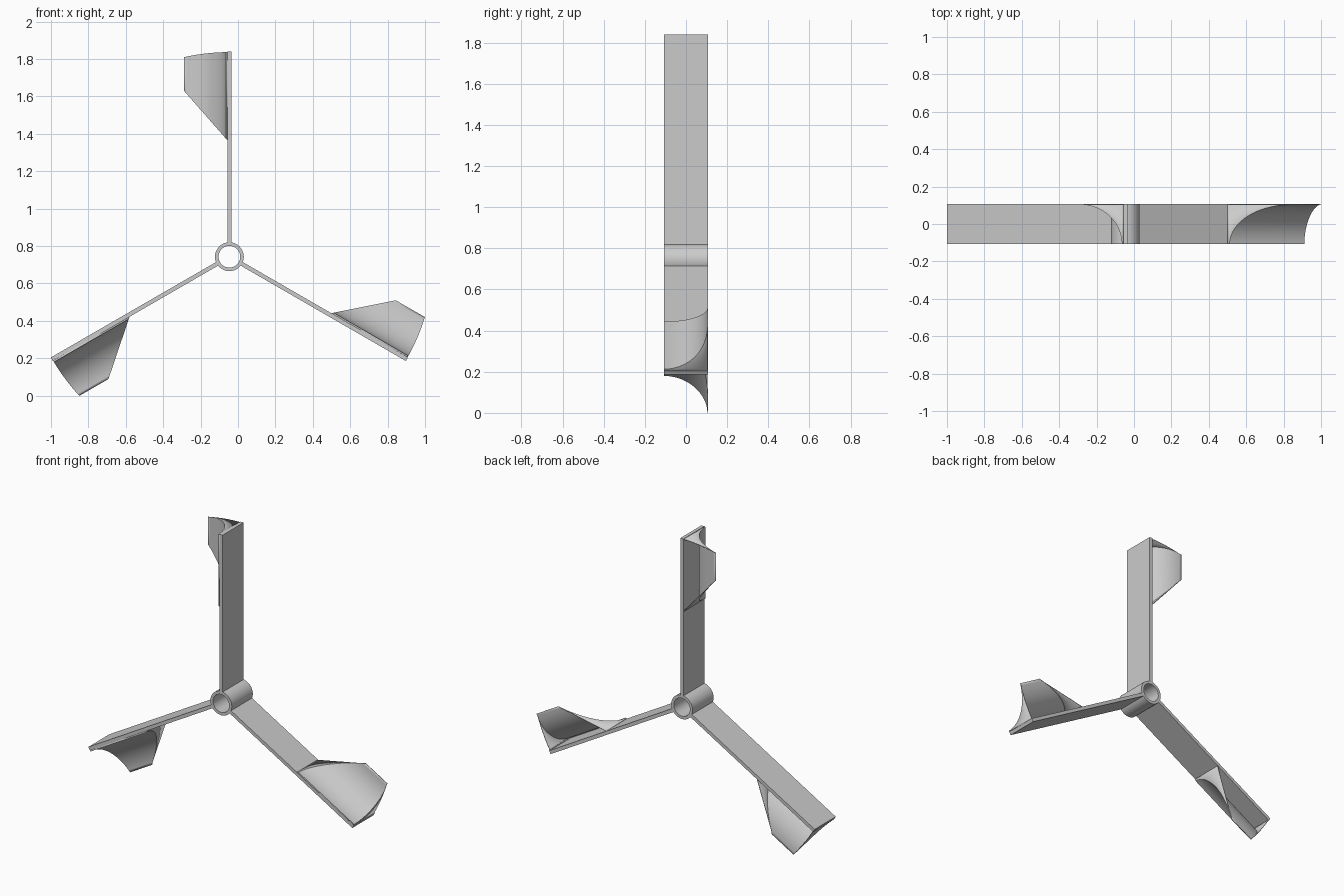
import bpy, bmesh
from math import sin, cos, pi, sqrt, radians
from mathutils import Matrix

if "Cube" in bpy.data.objects:
    bpy.data.objects.remove(bpy.data.objects["Cube"])

HUB = Matrix.Translation((-0.046, 0, 0.743))
HALF = 0.108       # half depth along y
REACH = 1.094      # blade tip radius about the hub


def finish(name, bm, turn=0.0, shell=0.0):
    """Turn a bmesh built around the hub axis into a placed object."""
    bmesh.ops.remove_doubles(bm, verts=bm.verts, dist=1e-5)
    bmesh.ops.recalc_face_normals(bm, faces=bm.faces)
    mesh = bpy.data.meshes.new(name)
    bm.to_mesh(mesh)
    bm.free()
    # positive turn runs counter-clockwise seen from the front
    mesh.transform(HUB @ Matrix.Rotation(-turn, 4, 'Y'))
    ob = bpy.data.objects.new(name, mesh)
    bpy.context.collection.objects.link(ob)
    if shell:
        mod = ob.modifiers.new("shell", 'SOLIDIFY')
        mod.thickness = shell
        mod.offset = -1
    bpy.ops.object.select_all(action='DESELECT')
    ob.select_set(True)
    bpy.context.view_layer.objects.active = ob
    bpy.ops.object.shade_smooth_by_angle(angle=radians(30))
    return ob


def hub():
    # ring profile swept around the y axis
    bm = bmesh.new()
    prof = [(0.058, -HALF), (0.077, -HALF), (0.077, HALF), (0.058, HALF)]
    n = 64
    rings = [[bm.verts.new((r * cos(2 * pi * i / n), y, r * sin(2 * pi * i / n)))
              for r, y in prof] for i in range(n)]
    for i in range(n):
        a, b = rings[i], rings[(i + 1) % n]
        for j in range(4):
            k = (j + 1) % 4
            bm.faces.new((a[j], a[k], b[k], b[j]))
    finish("hub", bm)


def arm(turn):
    bm = bmesh.new()
    r0, r1 = 0.068, 1.096
    bmesh.ops.create_cube(bm, size=1, matrix=Matrix.Translation((0, 0, (r0 + r1) / 2))
                          @ Matrix.Diagonal((0.022, 2 * HALF, r1 - r0, 1)))
    finish("arm", bm, turn)


def scoop(turn):
    # quarter-round sheet with an arc-shaped outer end and a slanted inner end
    bm = bmesh.new()
    n, tip, base = 24, 0.243, 0.019
    prof = [(0.010, -HALF)]
    for i in range(n + 1):
        t = pi / 2 * i / n
        prof.append((tip - (tip - base) * cos(t), -HALF + 0.212 * sin(t)))
    back = prof[-1][1]

    def outer(u):
        return sqrt(REACH ** 2 - u ** 2)

    def inner(u):
        return 0.632 + (u - base) * (0.887 - 0.632) / (tip - base)

    def face(pts):
        bm.faces.new([bm.verts.new(p) for p in pts])

    for (u0, y0), (u1, y1) in zip(prof, prof[1:]):
        face([(-u0, y0, inner(u0)), (-u1, y1, inner(u1)),
              (-u1, y1, outer(u1)), (-u0, y0, outer(u0))])
        for edge in (inner, outer):
            pts = [(-u0, y0, edge(u0)), (-u1, y1, edge(u1)), (-u0, back, edge(u0))]
            if y1 < back - 1e-6:
                pts.insert(2, (-u1, back, edge(u1)))
            face(pts)
    finish("scoop_blade", bm, turn, shell=0.004)


hub()
for k in range(3):
    arm(k * 2 * pi / 3)
    scoop(k * 2 * pi / 3)
